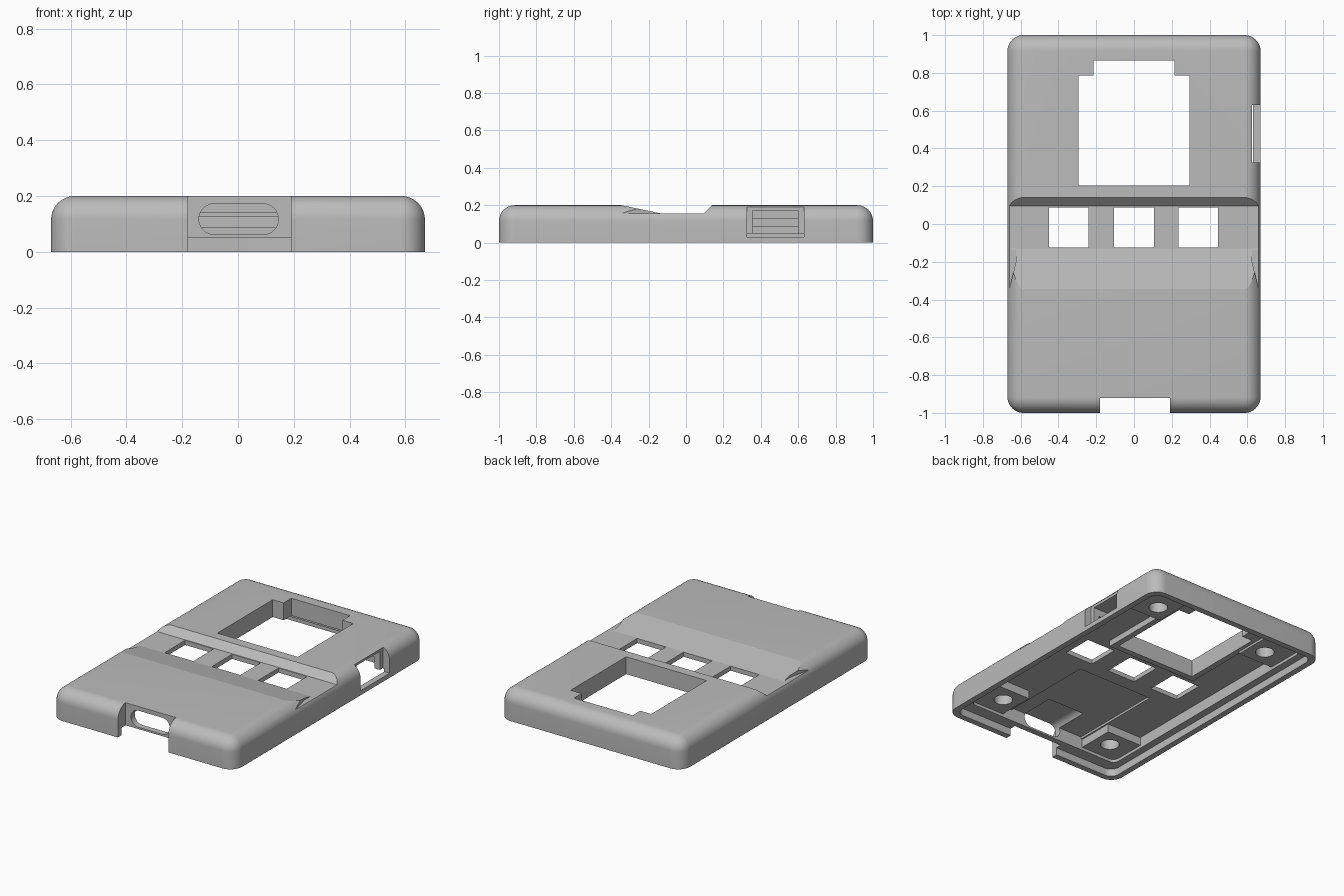
import bpy, bmesh, math

cube = bpy.data.objects.get("Cube")
if cube:
    bpy.data.objects.remove(cube)

grey = bpy.data.materials.new("light grey plastic")
grey.use_nodes = True
COLOUR = (0.5, 0.5, 0.5, 1)
grey.diffuse_color = COLOUR
grey.node_tree.nodes["Principled BSDF"].inputs["Base Color"].default_value = COLOUR


def finish(name, bm):
    bmesh.ops.recalc_face_normals(bm, faces=bm.faces)
    mesh = bpy.data.meshes.new(name)
    bm.to_mesh(mesh)
    bm.free()
    mesh.materials.append(grey)
    obj = bpy.data.objects.new(name, mesh)
    bpy.context.collection.objects.link(obj)
    return obj


def box(name, x, y, z, radius=0, round_top=False):
    """Box from ranges, optionally with rounded upright and top edges."""
    bm = bmesh.new()
    bmesh.ops.create_cube(bm, size=1)
    for v in bm.verts:
        v.co = [r[0] if c < 0 else r[1] for c, r in zip(v.co, (x, y, z))]
    if radius:
        def rounded(e):
            a, b = (v.co for v in e.verts)
            upright = abs(a.z - b.z) > 1e-4
            top = min(a.z, b.z) > z[1] - 1e-4
            return upright or (round_top and top)
        bmesh.ops.bevel(bm, geom=[e for e in bm.edges if rounded(e)], offset=radius,
                        segments=12, profile=0.5, affect='EDGES', clamp_overlap=True)
    return finish(name, bm)


def prism(name, points, vector):
    """Extrude a flat outline along a vector."""
    bm = bmesh.new()
    face = bm.faces.new([bm.verts.new(p) for p in points])
    new = bmesh.ops.extrude_face_region(bm, geom=[face])["geom"]
    bmesh.ops.translate(bm, vec=vector, verts=[v for v in new if isinstance(v, bmesh.types.BMVert)])
    return finish(name, bm)


def combine(target, tool, operation='DIFFERENCE'):
    mod = target.modifiers.new("combine", 'BOOLEAN')
    mod.operation, mod.object, mod.solver = operation, tool, 'EXACT'
    bpy.context.view_layer.objects.active = target
    bpy.ops.object.modifier_apply(modifier=mod.name)
    bpy.data.objects.remove(tool)


# Outer shell, hollowed with a stepped rim for the base plate
case = box("case_shell", (-.67, .67), (-1, 1), (0, .2), .085, True)
combine(case, box("rim_step", (-.63, .63), (-.96, .96), (-.1, .05), .06))
combine(case, box("cavity", (-.58, .58), (-.88, .91), (-.1, .125), .04))

# Corner screw posts
for sx in (-1, 1):
    for sy in (-1, 1):
        xs = sorted((sx * .32, sx * .6))
        ys = sorted((sy * .63, sy * .93))
        combine(case, box("screw_post", xs, ys, (.07, .15)), 'UNION')
        hole = [(sx * .43 + .058 * math.cos(a), sy * .745 + .058 * math.sin(a), 0)
                for a in (i * math.tau / 40 for i in range(40))]
        combine(case, prism("screw_hole", hole, (0, 0, .14)))

# Display frame on the inside, then the stepped display window
combine(case, box("display_frame", (-.335, .335), (.165, .9), (.085, .16)), 'UNION')
window = [(-.295, .205), (.295, .205), (.295, .785), (.215, .785),
          (.215, .865), (-.215, .865), (-.215, .785), (-.295, .785)]
combine(case, prism("display_window", [(x, y, -.1) for x, y in window], (0, 0, .5)))

# Key trough across the top, with relieved ends
trough = [(-.345, .2), (-.13, .155), (.095, .155), (.14, .2), (.14, .3), (-.345, .3)]
combine(case, prism("key_trough", [(-1, y, z) for y, z in trough], (2, 0, 0)))
for s in (-1, 1):
    relief = [(.625, -.2), (.66, -.345), (.75, -.345), (.75, -.1), (.625, -.1)]
    combine(case, prism("trough_end", [(s * x, y, .156) for x, y in relief], (0, 0, .2)))

# Three key openings
for x in (-.345, 0, .34):
    combine(case, box("key_opening", (x - .105, x + .105), (-.125, .088), (-.1, .4)))

# Circuit board pocket inside the front half
combine(case, box("board_pocket", (-.31, .25), (-.88, -.22), (.06, .14)))

# Front connector bay and its rounded slot
combine(case, box("connector_bay", (-.18, .19), (-1.2, -.92), (-.1, .4)))
slot = []
for cx, start in ((.09, -90), (-.085, 90)):
    for i in range(17):
        a = math.radians(start + i * 180 / 16)
        slot.append((cx + .055 * math.cos(a), -1.1, .117 + .055 * math.sin(a)))
combine(case, prism("connector_slot", slot, (0, .45, 0)))

# Side switch bay and opening
combine(case, box("switch_bay", (.62, .9), (.325, .63), (.03, .19)))
combine(case, box("switch_opening", (.5, .8), (.355, .6), (.05, .172)))

# Smooth rounded edges, keep the cuts crisp
bpy.ops.object.select_all(action='DESELECT')
case.select_set(True)
bpy.context.view_layer.objects.active = case
bpy.ops.object.shade_smooth_by_angle(angle=math.radians(9.5))
